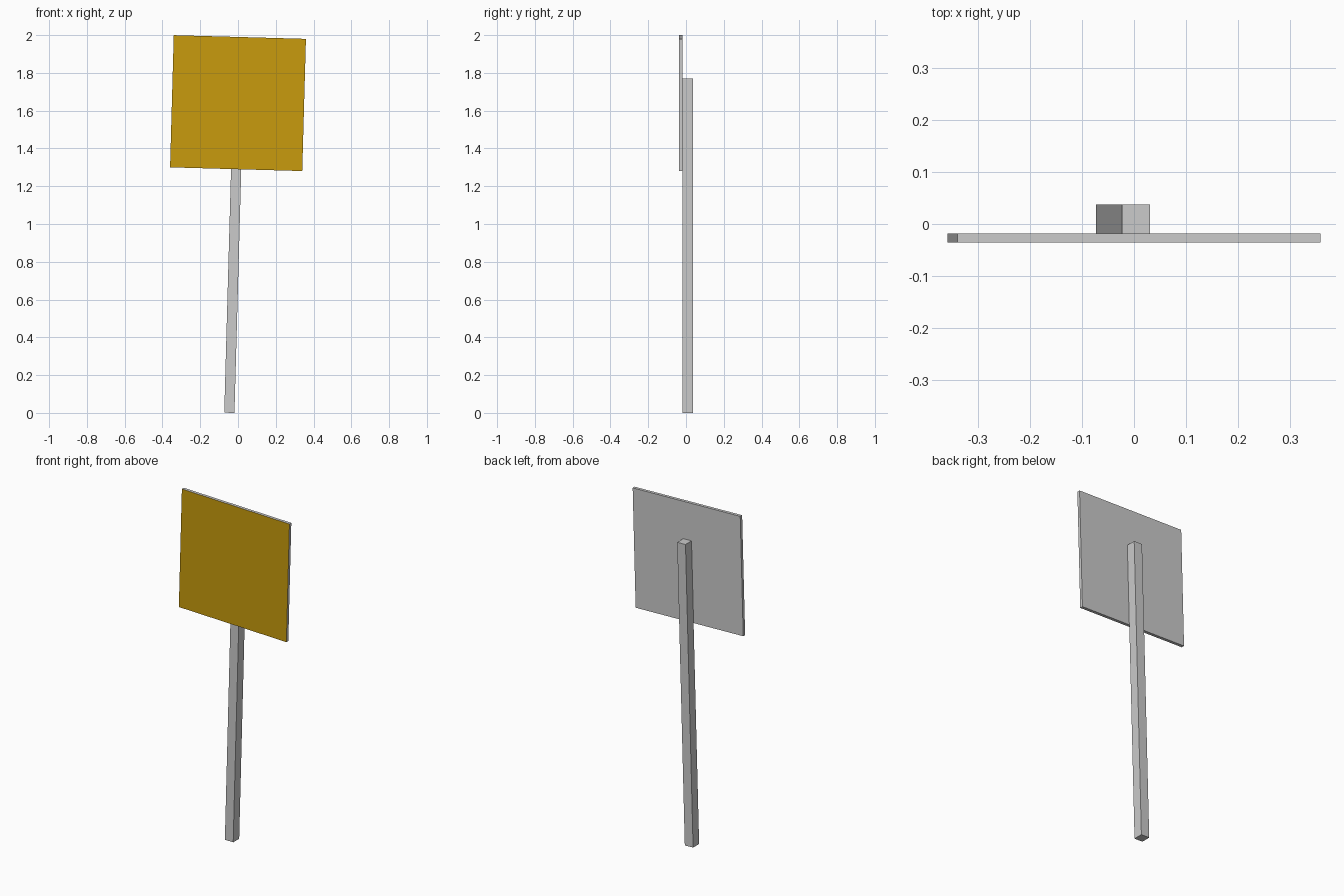
import bpy
import bmesh
from math import radians
from mathutils import Matrix, Vector

if "Cube" in bpy.data.objects:
    bpy.data.objects.remove(bpy.data.objects["Cube"])

# The whole sign leans slightly about the centre of its panel
LEAN = Matrix.Translation((0, 0, 1.64)) @ Matrix.Rotation(radians(1.6), 4, 'Y')


def box(name, low, high):
    """Box between two corners, given relative to the panel centre."""
    low, high = Vector(low), Vector(high)
    bm = bmesh.new()
    bmesh.ops.create_cube(bm, size=1)
    bmesh.ops.scale(bm, vec=high - low, verts=bm.verts)
    bmesh.ops.translate(bm, vec=(low + high) / 2, verts=bm.verts)
    mesh = bpy.data.meshes.new(name)
    bm.to_mesh(mesh)
    bm.free()
    obj = bpy.data.objects.new(name, mesh)
    obj.matrix_world = LEAN
    bpy.context.collection.objects.link(obj)
    return obj


# Square post behind the panel
box("post", (-0.027, -0.018, -1.64), (0.027, 0.038, 0.13))

# Flat square panel, grey with a yellow front
panel = box("sign_panel", (-0.35, -0.036, -0.35), (0.35, -0.018, 0.35))
yellow = bpy.data.materials.new("yellow_paint")
yellow.diffuse_color = (0.58, 0.33, 0.004, 1)
yellow.use_nodes = True
yellow.node_tree.nodes["Principled BSDF"].inputs["Base Color"].default_value = yellow.diffuse_color
panel.data.materials.append(None)
panel.data.materials.append(yellow)
for face in panel.data.polygons:
    face.material_index = 1 if face.normal.y < -0.5 else 0
